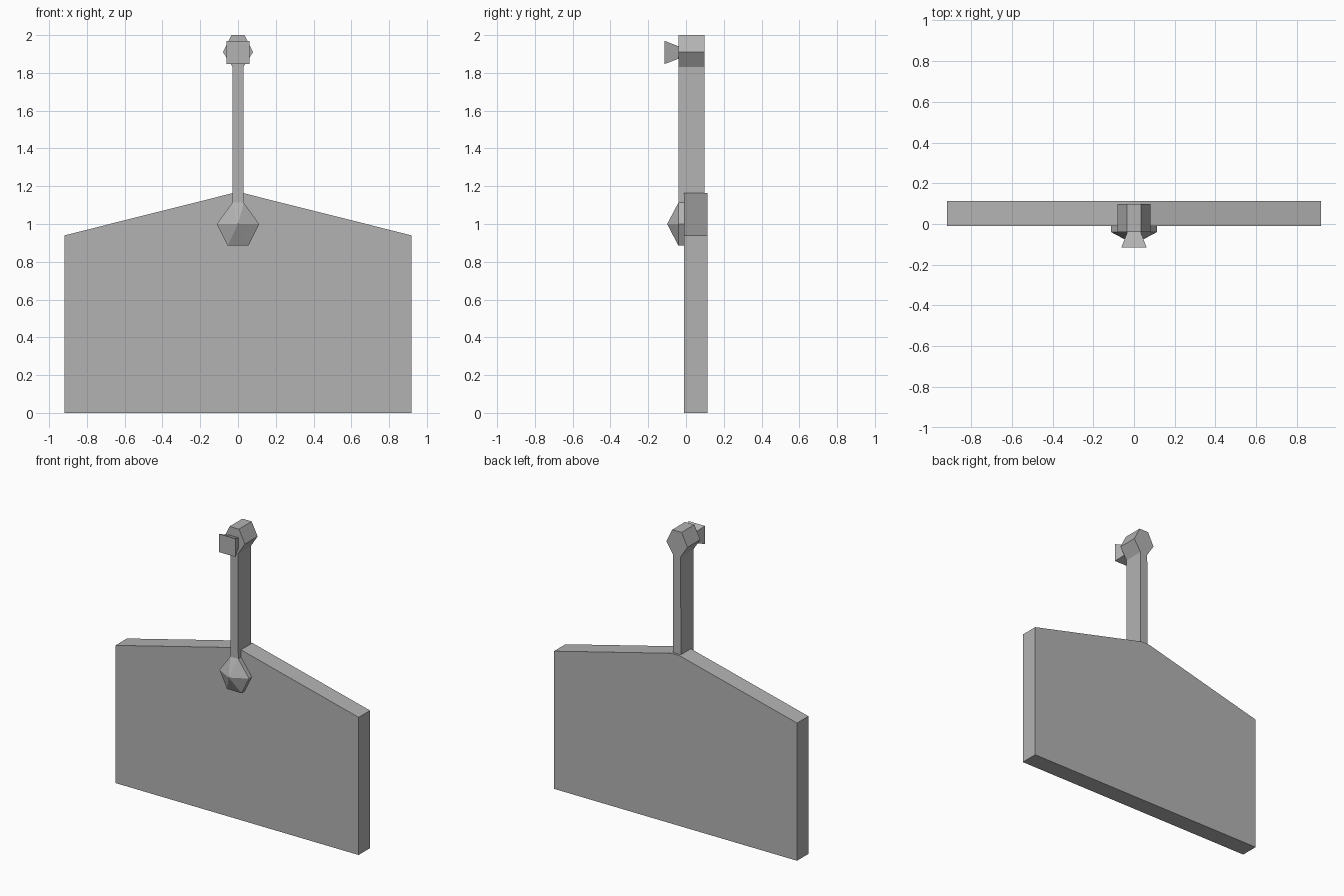
import bpy
import bmesh

cube = bpy.data.objects.get("Cube")
if cube:
    bpy.data.objects.remove(cube, do_unlink=True)

grey = bpy.data.materials.new("plain grey")
grey.use_nodes = True
colour = (0.45, 0.45, 0.45, 1)
grey.diffuse_color = colour
grey.node_tree.nodes["Principled BSDF"].inputs["Base Color"].default_value = colour


def mirrored(half):
    """Close a right-hand (x, z) outline by mirroring it across x = 0."""
    return half + [(-x, z) for x, z in reversed(half)]


def loft(name, front, y_front, back, y_back):
    """Flat-faced solid between two matching outlines; one back point makes a pyramid."""
    bm = bmesh.new()
    a = [bm.verts.new((x, y_front, z)) for x, z in front]
    b = [bm.verts.new((x, y_back, z)) for x, z in back]
    bm.faces.new(a)
    if len(b) > 1:
        bm.faces.new(b)
    for i in range(len(a)):
        j = (i + 1) % len(a)
        if len(b) > 1:
            bm.faces.new((a[i], a[j], b[j], b[i]))
        else:
            bm.faces.new((a[i], a[j], b[0]))
    bmesh.ops.recalc_face_normals(bm, faces=bm.faces)
    mesh = bpy.data.meshes.new(name)
    bm.to_mesh(mesh)
    bm.free()
    mesh.materials.append(grey)
    obj = bpy.data.objects.new(name, mesh)
    bpy.context.collection.objects.link(obj)
    return obj


# Board with sloping shoulders
board = mirrored([(0.918, 0), (0.918, 0.94), (0.03, 1.163)])
loft("board", board, -0.01, board, 0.113)

# Hanging post: pendant base, slim neck and six-sided head in one outline
pendant = [(0.055, 0.885), (0.112, 1.0), (0.03, 1.113)]
post = mirrored(pendant + [(0.028, 1.83), (0.08, 1.91), (0.035, 2.0)])
loft("post", post, -0.04, post, 0.098)

# Faceted point on the front of the pendant
loft("pendant_point", mirrored(pendant), -0.04, [(0, 1.0)], -0.1)


def square(r, z=1.908):
    return mirrored([(r, z - r), (r, z + r)])


# Flared square knob on the head
loft("knob", square(0.062), -0.115, square(0.033), -0.04)
